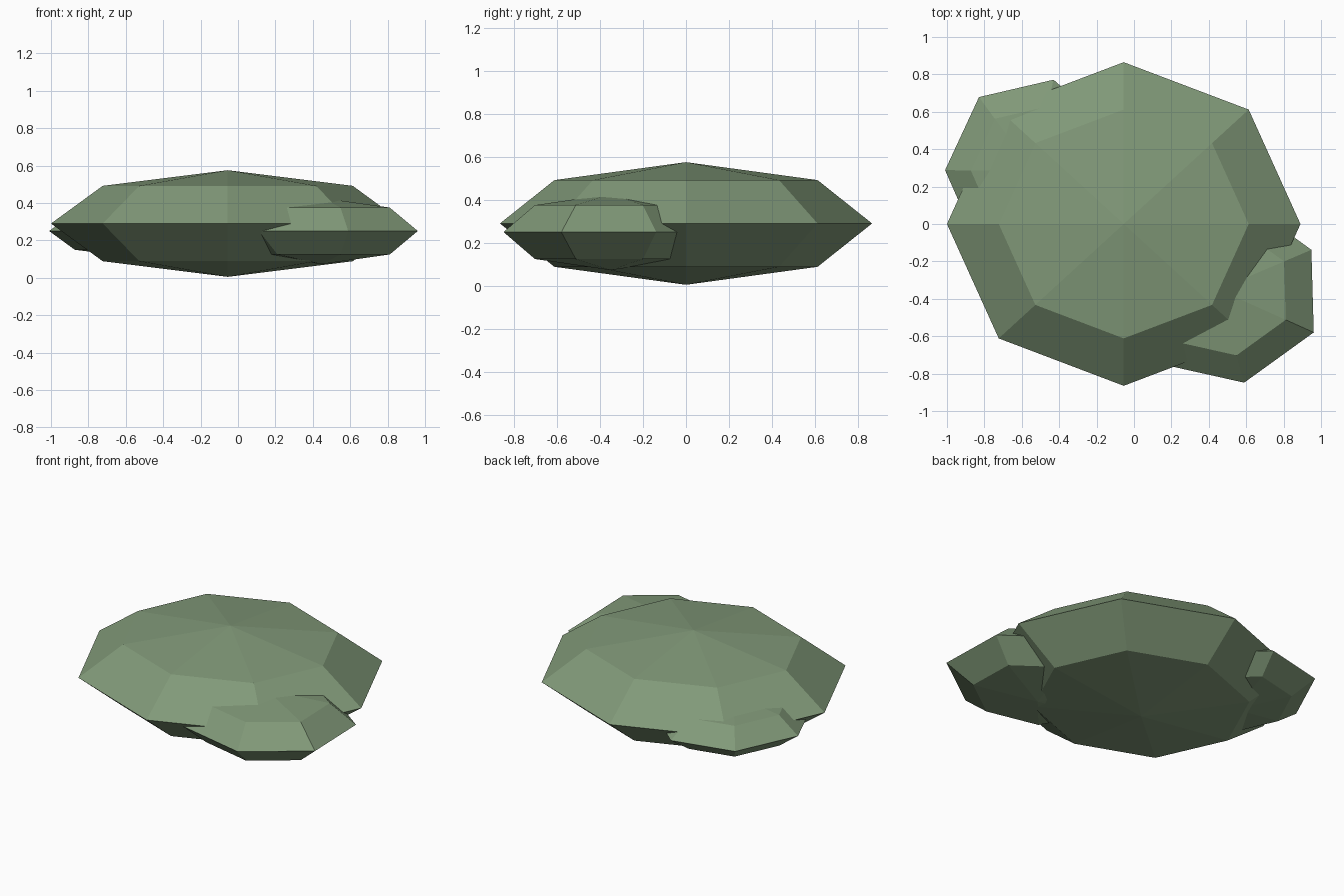
import bpy
import math

cube = bpy.data.objects.get("Cube")
if cube:
    bpy.data.objects.remove(cube, do_unlink=True)

# Single leaf green for the whole clump
green = bpy.data.materials.new("leaf_green")
green.use_nodes = True
colour = (0.22, 0.32, 0.19, 1.0)
green.diffuse_color = colour
green.node_tree.nodes["Principled BSDF"].inputs["Base Color"].default_value = colour


def add_lobe(name, sides, centre, radii, turn):
    """Flattened, faceted low-poly sphere turned about z."""
    bpy.ops.mesh.primitive_uv_sphere_add(segments=sides, ring_count=4, radius=1)
    lobe = bpy.context.object
    lobe.name = name
    lobe.location = centre
    lobe.scale = radii
    lobe.rotation_euler.z = math.radians(turn)
    lobe.data.materials.append(green)
    bpy.ops.object.shade_flat()
    return lobe


# Large central pad
add_lobe("main_pad", 8, (-0.055, 0, 0.29), (0.945, 0.865, 0.285), 0)
# Smaller lobe at the front left
add_lobe("front_left_lobe", 7, (0.45, -0.35, 0.25), (0.563, 0.506, 0.177), -12.6)
# Smallest lobe at the back right
add_lobe("back_right_lobe", 7, (-0.54, 0.283, 0.25), (0.502, 0.47, 0.142), 89.4)
